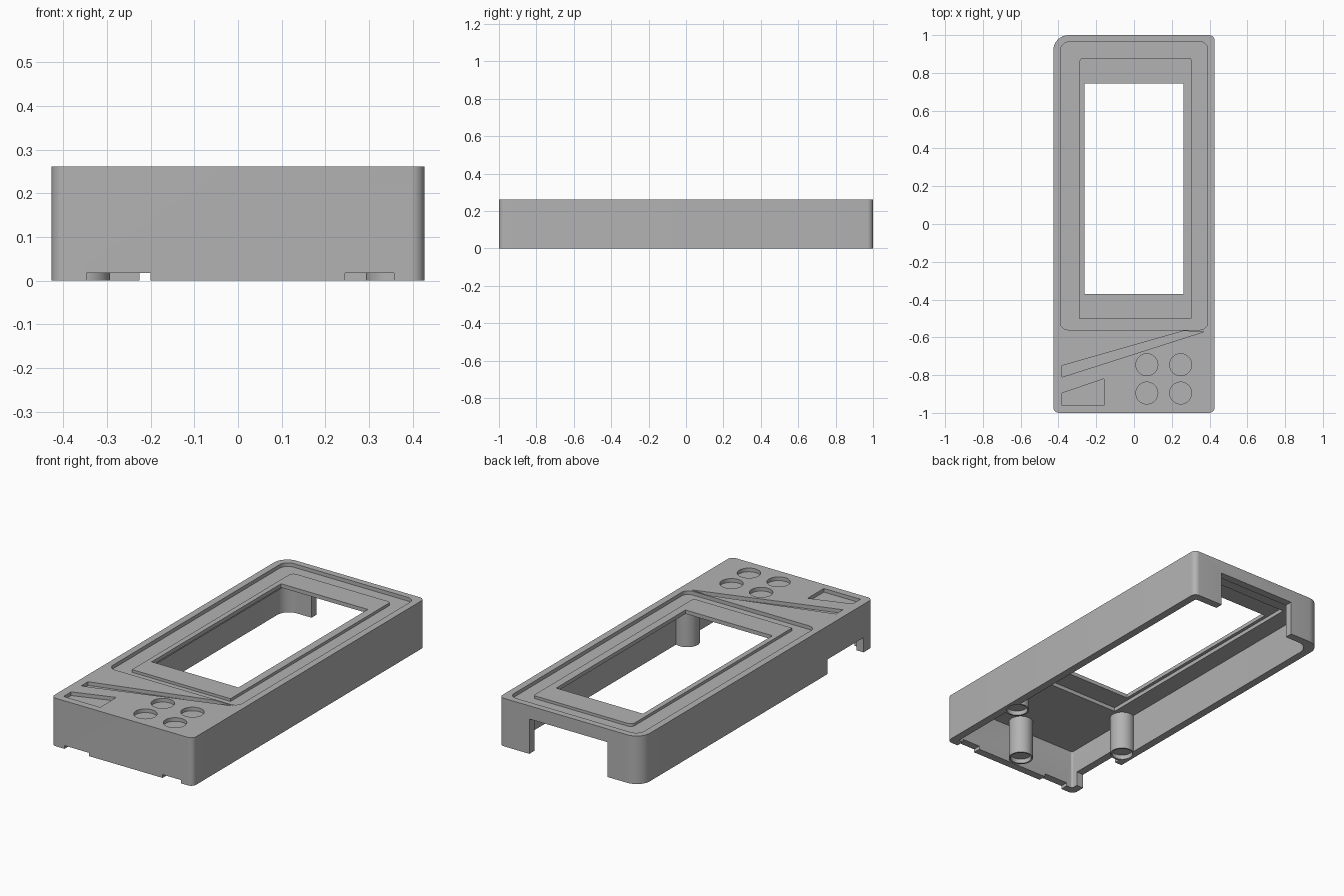
import bpy, bmesh, math
from mathutils import Vector

cube = bpy.data.objects.get("Cube")
if cube:
    bpy.data.objects.remove(cube)

# single plastic colour
grey = bpy.data.materials.new("grey_plastic")
grey.use_nodes = True
colour = (0.45, 0.45, 0.45, 1)
grey.diffuse_color = colour
grey.node_tree.nodes["Principled BSDF"].inputs["Base Color"].default_value = colour


def rounded(points, radii, steps=8):
    """Round right-angled corners of a counter-clockwise outline."""
    out = []
    for i, (p, r) in enumerate(zip(points, radii)):
        p = Vector(p)
        if r == 0:
            out.append(p)
            continue
        a = (Vector(points[i - 1]) - p).normalized() * r
        b = (Vector(points[(i + 1) % len(points)]) - p).normalized() * r
        centre = p + a + b
        for k in range(steps + 1):
            t = k / steps * math.pi / 2
            out.append(centre - b * math.cos(t) - a * math.sin(t))
    return out


def rect(x0, x1, y0, y1, radii=(0, 0, 0, 0)):
    # radii order: front right, back right, back left, front left seen from above
    return rounded([(x1, y0), (x1, y1), (x0, y1), (x0, y0)], radii)


def circle(x, y, r, n=40):
    return [(x + r * math.cos(2 * math.pi * k / n),
             y + r * math.sin(2 * math.pi * k / n)) for k in range(n)]


def prism(name, outline, z0, z1):
    """Extrude a flat outline between two heights."""
    bm = bmesh.new()
    low = [bm.verts.new((p[0], p[1], z0)) for p in outline]
    high = [bm.verts.new((p[0], p[1], z1)) for p in outline]
    bm.faces.new(low)
    bm.faces.new(high)
    for i in range(len(low)):
        j = (i + 1) % len(low)
        bm.faces.new((low[i], low[j], high[j], high[i]))
    bmesh.ops.recalc_face_normals(bm, faces=bm.faces)
    mesh = bpy.data.meshes.new(name)
    bm.to_mesh(mesh)
    bm.free()
    mesh.materials.append(grey)
    obj = bpy.data.objects.new(name, mesh)
    bpy.context.collection.objects.link(obj)
    return obj


def combine(target, tool, operation="DIFFERENCE"):
    """Apply a boolean and discard the tool."""
    tool.hide_render = True
    mod = target.modifiers.new("boolean", "BOOLEAN")
    mod.operation = operation
    mod.solver = "EXACT"
    mod.object = tool
    bpy.ops.object.select_all(action="DESELECT")
    bpy.context.view_layer.objects.active = target
    target.select_set(True)
    bpy.ops.object.modifier_apply(modifier=mod.name)
    bpy.data.objects.remove(tool)


def cut(outline, z0, z1):
    combine(case, prism("cutter", outline, z0, z1))


def add(outline, z0, z1):
    combine(case, prism("addition", outline, z0, z1), "UNION")


W, H = 0.427, 0.262      # half width and height
WALL, CEILING = 0.043, 0.215
RECESS = H - 0.02

# outer shell, with one larger corner
case = prism("case_shell", rect(-W, W, -1, 1, (0.03, 0.03, 0.08, 0.03)), 0, H)

# screen surround: sunken panel with a raised frame on it
cut(rect(-0.39, 0.39, -0.56, 0.965, (0.04, 0.04, 0.05, 0.04)), RECESS, 0.4)
add(rect(-0.29, 0.305, -0.5, 0.88, (0, 0.015, 0.025, 0)), RECESS - 0.01, H - 0.005)

# hollow inside, screen pocket and window
inner = W - WALL
cut(rect(-inner, inner, WALL - 1, 1 - WALL, (0.01, 0.01, 0.07, 0.01)), -0.1, CEILING)
cut(rect(-0.28, 0.295, -0.49, 0.87), CEILING - 0.05, 0.236)
cut(rect(-0.262, 0.262, -0.37, 0.745), 0.1, 0.4)

# button wells, slanted groove and label well
for x in (0.068, 0.247):
    for y in (-0.745, -0.895):
        cut(circle(x, y, 0.058), RECESS, 0.4)
cut([(-0.38, -0.81), (0.37, -0.57), (0.26, -0.567), (-0.38, -0.75)], RECESS, 0.4)
cut([(-0.38, -0.96), (-0.16, -0.96), (-0.16, -0.82), (-0.38, -0.895)], RECESS, 0.4)

# openings in the back, the side and the front bottom edge
cut(rect(-0.226, 0.245, 0.94, 1.1), -0.1, 0.19)
cut(rect(-0.5, -0.37, -0.92, -0.61), -0.1, 0.08)
for x0, x1 in ((-0.347, -0.2), (0.245, 0.357)):
    cut(rect(x0, x1, -1.1, -0.94), -0.1, 0.018)

# screw posts with shallow sockets
for x, y in ((-0.356, -0.52), (0.356, -0.52), (0.02, -0.89)):
    add(circle(x, y, 0.063), 0.0005, CEILING + 0.015)
    cut(circle(x, y, 0.054), -0.1, 0.025)

bpy.ops.object.select_all(action="DESELECT")
bpy.context.view_layer.objects.active = case
case.select_set(True)
bpy.ops.object.shade_smooth_by_angle(angle=math.radians(30))
